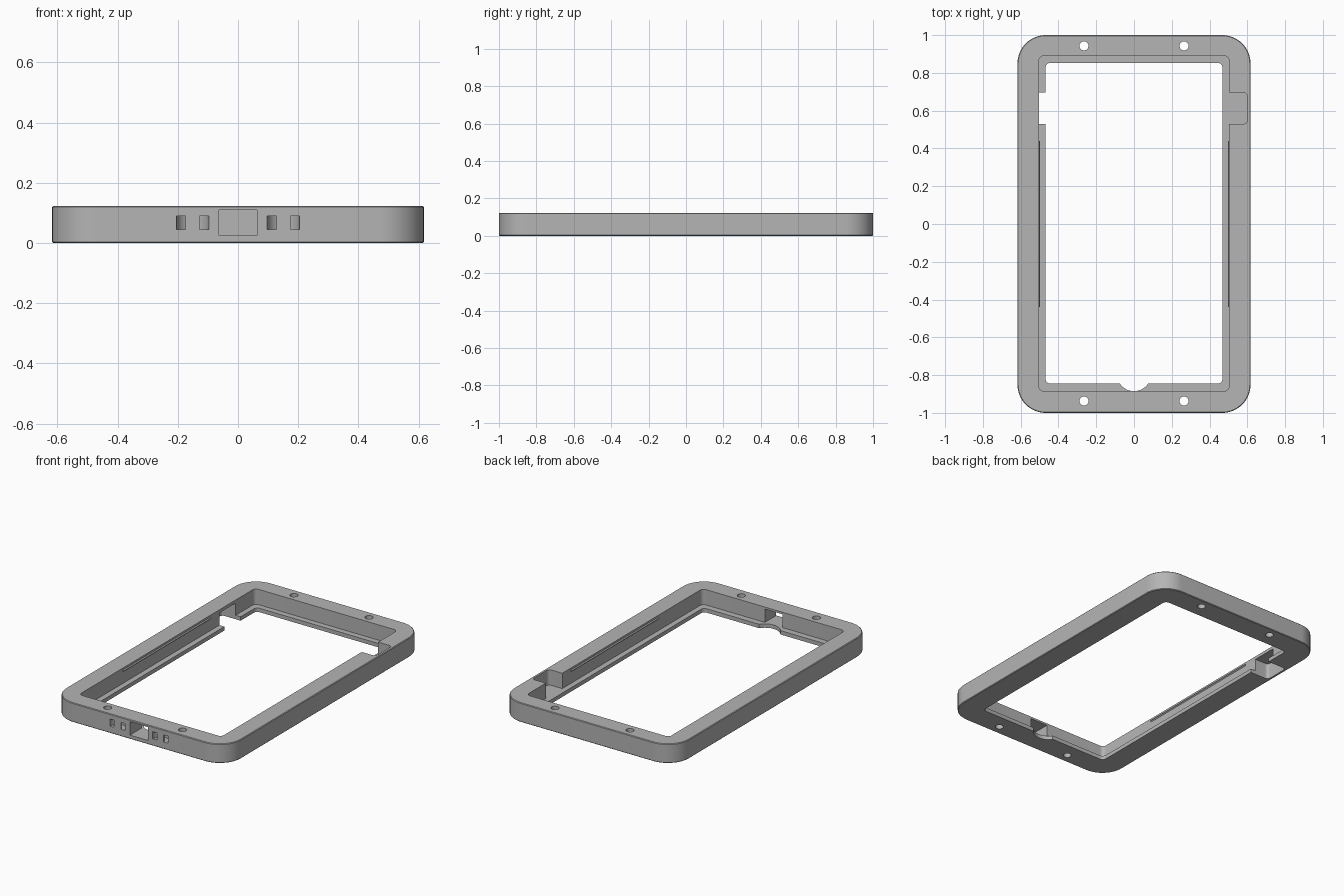
import bpy, bmesh, math

if "Cube" in bpy.data.objects:
    bpy.data.objects.remove(bpy.data.objects["Cube"], do_unlink=True)

HEIGHT, LEDGE = 0.123, 0.025
ABOVE, BELOW = 0.2, -0.1

grey = bpy.data.materials.new("plain grey")
grey.use_nodes = True
grey.diffuse_color = (0.46, 0.46, 0.46, 1)
grey.node_tree.nodes["Principled BSDF"].inputs["Base Color"].default_value = (0.46, 0.46, 0.46, 1)


def prism(name, outline, z0, z1, chamfer=0):
    """Extrude a closed outline from z0 to z1, with an optional edge chamfer."""
    bm = bmesh.new()
    face = bm.faces.new([bm.verts.new((x, y, z0)) for x, y in outline])
    out = bmesh.ops.extrude_face_region(bm, geom=[face])
    top = [v for v in out["geom"] if isinstance(v, bmesh.types.BMVert)]
    bmesh.ops.translate(bm, verts=top, vec=(0, 0, z1 - z0))
    bmesh.ops.recalc_face_normals(bm, faces=bm.faces)
    if chamfer:
        rims = [e for e in bm.edges if abs(e.verts[0].co.z - e.verts[1].co.z) < 1e-5]
        bmesh.ops.bevel(bm, geom=rims, offset=chamfer, segments=1, affect='EDGES')
    mesh = bpy.data.meshes.new(name)
    bm.to_mesh(mesh)
    bm.free()
    obj = bpy.data.objects.new(name, mesh)
    bpy.context.collection.objects.link(obj)
    mesh.materials.append(grey)
    return obj


def rounded_rect(x0, x1, y0, y1, r, steps=6):
    points = []
    corners = [(x1 - r, y1 - r), (x0 + r, y1 - r), (x0 + r, y0 + r), (x1 - r, y0 + r)]
    for quarter, (cx, cy) in enumerate(corners):
        for i in range(steps + 1):
            a = math.pi / 2 * (quarter + i / steps)
            points.append((cx + r * math.cos(a), cy + r * math.sin(a)))
    return points


def circle(cx, cy, r, n=32):
    return [(cx + r * math.cos(2 * math.pi * i / n), cy + r * math.sin(2 * math.pi * i / n))
            for i in range(n)]


def box(x0, x1, y0, y1):
    return [(x0, y0), (x1, y0), (x1, y1), (x0, y1)]


def boolean(target, tool, operation='DIFFERENCE'):
    mod = target.modifiers.new("cut", 'BOOLEAN')
    mod.operation, mod.solver, mod.object = operation, 'EXACT', tool
    bpy.ops.object.select_all(action='DESELECT')
    bpy.context.view_layer.objects.active = target
    target.select_set(True)
    bpy.ops.object.modifier_apply(modifier=mod.name)
    bpy.data.objects.remove(tool, do_unlink=True)


# Outer body with a fine chamfer
frame = prism("frame", rounded_rect(-0.617, 0.617, -1, 1, 0.15, 16), 0, HEIGHT, 0.004)

# Stepped opening: wide above the ledge, narrower through it
boolean(frame, prism("wide_opening", rounded_rect(-0.503, 0.503, -0.885, 0.89, 0.025), LEDGE, ABOVE))
boolean(frame, prism("through_opening", rounded_rect(-0.468, 0.468, -0.845, 0.853, 0.025), BELOW, ABOVE))

# Side pockets: one open upward, the other open downward
boolean(frame, prism("upper_pocket", rounded_rect(0.4, 0.6, 0.53, 0.695, 0.02), LEDGE, ABOVE))
boolean(frame, prism("lower_pocket", rounded_rect(-0.6, -0.4, 0.53, 0.695, 0.02), BELOW, 0.103))

# Finger notch in the front ledge and the connector port through the front wall
boolean(frame, prism("ledge_notch", circle(0, -0.795, 0.09, 48), BELOW, LEDGE + 0.01))
boolean(frame, prism("port", box(-0.063, 0.063, -1.1, -0.8), LEDGE, 0.11))

# Curved cord tunnels either side of the port
for x in (-0.151, 0.151):
    ring = prism("cord_tunnel", circle(x, -1, 0.054), 0.045, 0.09)
    boolean(ring, prism("tunnel_core", circle(x, -1, 0.024), BELOW, ABOVE))
    boolean(frame, ring)

# Screw holes
for x in (-0.265, 0.265):
    for y in (-0.937, 0.943):
        boolean(frame, prism("screw_hole", circle(x, y, 0.024), BELOW, ABOVE))

bpy.ops.object.shade_smooth_by_angle(angle=math.radians(30))

# Snap ridges along the long inner walls
for side, name in ((1, "left_ridge"), (-1, "right_ridge")):
    ridge = prism(name, [(side * 0.505, -0.008), (side * 0.497, 0), (side * 0.505, 0.008)], -0.44, 0.44)
    ridge.rotation_euler.x = math.pi / 2
    ridge.location.z = 0.105
